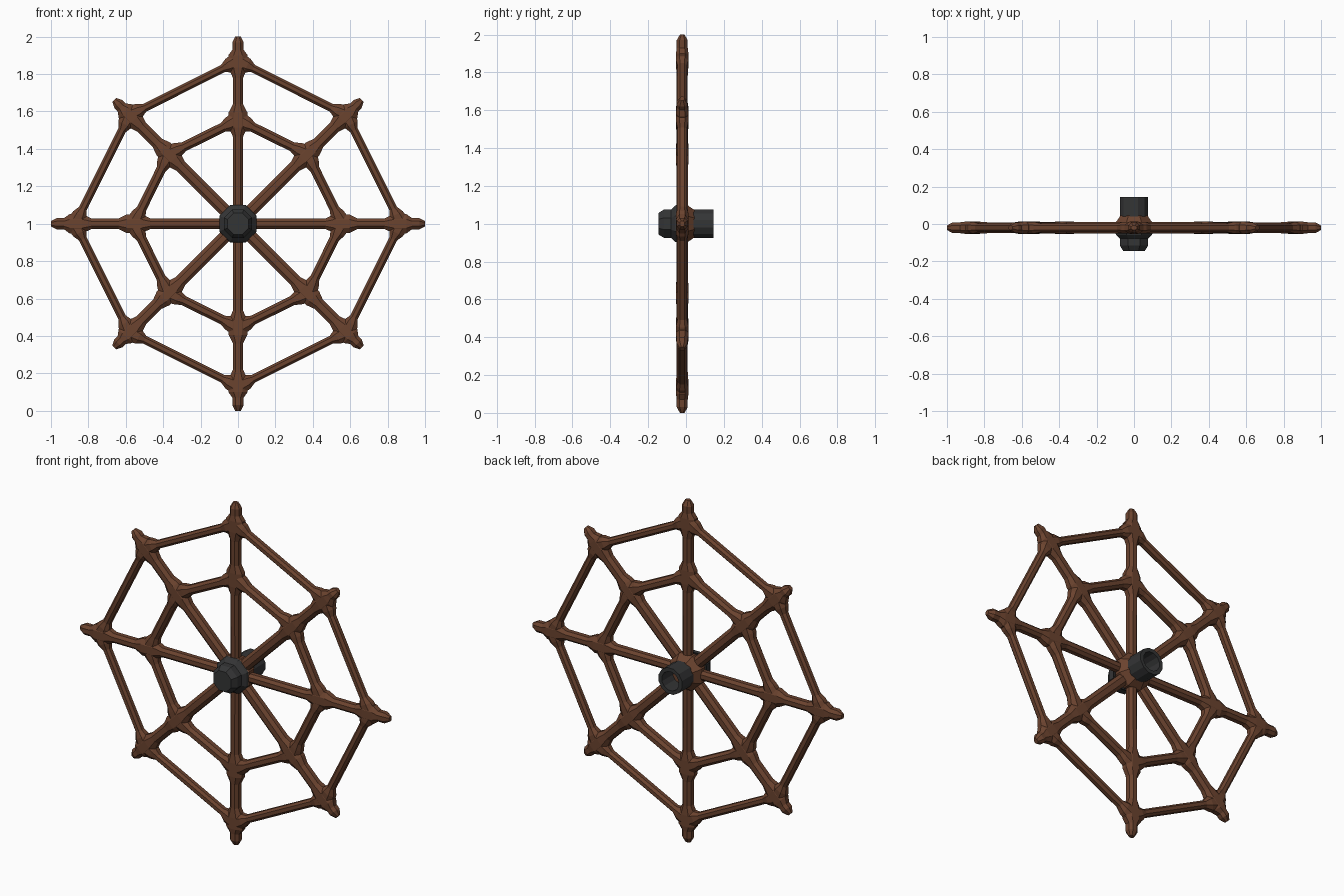
import bpy
import bmesh
from math import pi, sin, cos
from mathutils import Vector

cube = bpy.data.objects.get("Cube")
if cube:
    bpy.data.objects.remove(cube)

CENTRE = Vector((0, -0.02, 1))


def material(name, colour):
    mat = bpy.data.materials.new(name)
    mat.use_nodes = True
    mat.diffuse_color = (*colour, 1)
    bsdf = mat.node_tree.nodes["Principled BSDF"]
    bsdf.inputs["Base Color"].default_value = (*colour, 1)
    bsdf.inputs["Roughness"].default_value = 0.9
    return mat


wood = material("brown wood", (0.147, 0.056, 0.028))
iron = material("dark iron", (0.034, 0.035, 0.036))


def loft(name, rings, mat, closed=False):
    """Skin equal-sized rings of points; cap the ends unless closed into a loop."""
    bm = bmesh.new()
    rows = [[bm.verts.new(p) for p in ring] for ring in rings]
    n = len(rows[0])
    pairs = list(zip(rows, rows[1:]))
    if closed:
        pairs.append((rows[-1], rows[0]))
    else:
        bm.faces.new(rows[0])
        bm.faces.new(rows[-1])
    for a, b in pairs:
        for i in range(n):
            j = (i + 1) % n
            bm.faces.new((a[i], a[j], b[j], b[i]))
    bmesh.ops.recalc_face_normals(bm, faces=bm.faces)
    mesh = bpy.data.meshes.new(name)
    bm.to_mesh(mesh)
    bm.free()
    mesh.materials.append(mat)
    obj = bpy.data.objects.new(name, mesh)
    bpy.context.collection.objects.link(obj)
    return obj


def beam(name, start, direction, profile):
    """Chamfered beam; profile rows are distance, half width, half depth."""
    direction = direction.normalized()
    side = direction.cross(Vector((0, 1, 0)))
    depth = Vector((0, 1, 0))
    k = 0.45
    section = [(1, k), (k, 1), (-k, 1), (-1, k),
               (-1, -k), (-k, -1), (k, -1), (1, -k)]
    rings = [[start + direction * t + side * (u * w) + depth * (v * d)
              for u, v in section] for t, w, d in profile]
    return loft(name, rings, wood)


def lathe(name, profile, sides, mat, closed=False):
    """Faceted turning about y; profile rows are radius, y."""
    rings = []
    for r, y in profile:
        angles = [2 * pi * (i + 0.5) / sides for i in range(sides)]
        rings.append([(r * cos(a), y, 1 + r * sin(a)) for a in angles])
    return loft(name, rings, mat, closed)


# Spokes with swollen joints and tapered tips
inner_nodes, outer_nodes = [], []
for i in range(8):
    a = i * pi / 4
    d = Vector((cos(a), 0, sin(a)))
    diagonal = i % 2
    inner = 0.525 if diagonal else 0.555
    outer = 0.82 if diagonal else 0.87
    tip = 0.935 if diagonal else 1.0
    w = 0.033 if diagonal else 0.027
    profile = [(0.03, w, 0.026), (inner - 0.09, w, 0.029)]
    profile += [(inner - 0.04, 0.05, 0.033), (inner + 0.04, 0.05, 0.033),
                (inner + 0.085, w, 0.029)]
    profile += [(outer - 0.09, w, 0.029), (outer - 0.035, 0.052, 0.033),
                (outer + 0.03, 0.052, 0.033), (outer + 0.06, 0.03, 0.029),
                (tip - 0.03, 0.03, 0.029), (tip, 0.015, 0.012)]
    beam(f"spoke_{i + 1}", CENTRE, d, profile)
    inner_nodes.append(CENTRE + d * inner)
    outer_nodes.append(CENTRE + d * outer)

# Straight rim bars, flared where they meet the spokes
for label, nodes, w, depth in (("inner", inner_nodes, 0.026, 0.03),
                               ("outer", outer_nodes, 0.022, 0.024)):
    for i in range(8):
        p, q = nodes[i], nodes[(i + 1) % 8]
        length = (q - p).length
        flare = [(0.02, 0.046, 0.032), (0.055, 0.04, 0.032), (0.09, w, depth)]
        back = [(length - t, u, v) for t, u, v in reversed(flare)]
        beam(f"{label}_rim_bar_{i + 1}", p, q - p, flare + back)

# Wooden hub core
lathe("hub_core", [(0.085, -0.06), (0.108, -0.035), (0.108, 0.005),
                   (0.078, 0.045)], 8, wood)

# Iron front cap and hollow rear axle socket
lathe("front_cap", [(0.108, -0.045), (0.104, -0.058), (0.082, -0.078),
                    (0.082, -0.115), (0.062, -0.145)], 8, iron)
lathe("axle_socket", [(0.078, 0.04), (0.078, 0.145), (0.056, 0.145),
                      (0.056, 0.04)], 12, iron, closed=True)
